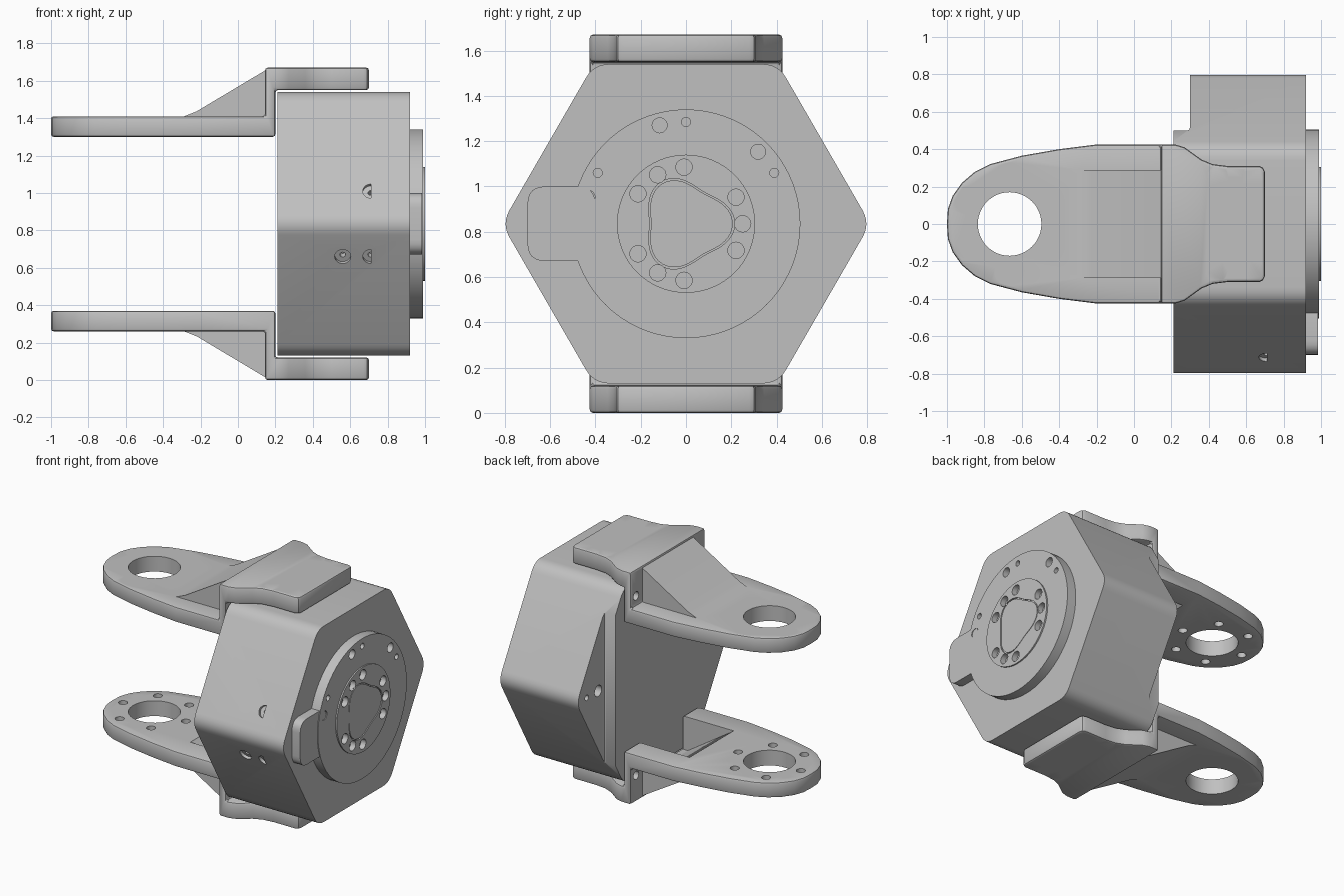
import bpy, bmesh
from math import sin, cos, pi, radians
from mathutils import Vector, Matrix

cube = bpy.data.objects.get("Cube")
if cube:
    bpy.data.objects.remove(cube, do_unlink=True)

MID = 0.835  # height of the drive axis

metal = bpy.data.materials.new("machined_grey")
metal.use_nodes = True
GREY = (0.53, 0.53, 0.53, 1)
metal.diffuse_color = GREY
metal.node_tree.nodes["Principled BSDF"].inputs["Base Color"].default_value = GREY


def to_object(name, bm):
    bmesh.ops.recalc_face_normals(bm, faces=bm.faces)
    mesh = bpy.data.meshes.new(name)
    bm.to_mesh(mesh)
    bm.free()
    mesh.materials.append(metal)
    ob = bpy.data.objects.new(name, mesh)
    bpy.context.collection.objects.link(ob)
    return ob


def prism(name, pts, lo, hi, axis):
    """Extrude a flat outline along one axis."""
    place = {"x": lambda a, b, d: (d, a, b),
             "y": lambda a, b, d: (a, d, b),
             "z": lambda a, b, d: (a, b, d)}[axis]
    bm = bmesh.new()
    low = [bm.verts.new(place(a, b, lo)) for a, b in pts]
    high = [bm.verts.new(place(a, b, hi)) for a, b in pts]
    bm.faces.new(low)
    bm.faces.new(high)
    for i in range(len(pts)):
        j = (i + 1) % len(pts)
        bm.faces.new((low[i], low[j], high[j], high[i]))
    return to_object(name, bm)


def rounded(pts, size, steps=6):
    """Round the corners of an outline."""
    out = []
    for i, p in enumerate(pts):
        p = Vector(p)
        a = p + (Vector(pts[i - 1]) - p).normalized() * size
        b = p + (Vector(pts[(i + 1) % len(pts)]) - p).normalized() * size
        for k in range(steps + 1):
            t = k / steps
            out.append(tuple(a * (1 - t) ** 2 + p * 2 * t * (1 - t) + b * t * t))
    return out


def ring(radius, count=6, start=0.0, cy=0.0, cz=0.0):
    return [(cy + radius * cos(radians(start) + 2 * pi * i / count),
             cz + radius * sin(radians(start) + 2 * pi * i / count)) for i in range(count)]


def apply_modifier(ob, mod):
    bpy.context.view_layer.objects.active = ob
    bpy.ops.object.modifier_apply(modifier=mod.name)


def combine(ob, tool, operation="DIFFERENCE"):
    mod = ob.modifiers.new("combine", "BOOLEAN")
    mod.operation = operation
    mod.solver = "EXACT"
    mod.object = tool
    apply_modifier(ob, mod)
    bpy.data.objects.remove(tool, do_unlink=True)


def soften(ob, width):
    mod = ob.modifiers.new("edges", "BEVEL")
    mod.width = width
    mod.segments = 2
    mod.limit_method = "ANGLE"
    mod.angle_limit = radians(50)
    apply_modifier(ob, mod)


def drill(ob, spot, inward, radius, depth, end_radius=None, keep_below_x=None):
    """Cut a round hole that starts at spot and runs inward."""
    inward = Vector(inward).normalized()
    lead = 0.01
    bm = bmesh.new()
    bmesh.ops.create_cone(bm, cap_ends=True, segments=24, radius1=radius,
                          radius2=end_radius or radius, depth=depth + lead)
    middle = Vector(spot) + inward * (depth - lead) / 2
    turn = Vector((0, 0, 1)).rotation_difference(inward).to_matrix().to_4x4()
    bm.transform(Matrix.Translation(middle) @ turn)
    if keep_below_x is not None:
        cut = bmesh.ops.bisect_plane(bm, geom=bm.verts[:] + bm.edges[:] + bm.faces[:],
                                     plane_co=(keep_below_x, 0, 0), plane_no=(1, 0, 0),
                                     clear_outer=True)
        rim = [e for e in cut["geom_cut"] if isinstance(e, bmesh.types.BMEdge)]
        bmesh.ops.holes_fill(bm, edges=rim)
    combine(ob, to_object("hole_cutter", bm))


def finish(ob):
    bpy.ops.object.select_all(action="DESELECT")
    ob.select_set(True)
    bpy.context.view_layer.objects.active = ob
    bpy.ops.object.shade_smooth_by_angle(angle=radians(32))


# Hexagonal housing with a stepped back
body = prism("hex_housing", rounded(ring(0.814, cz=MID), 0.07), 0.21, 0.92, "x")
step = [(0.1, 0.5), (0.21, 0.5), (0.285, 0.5), (0.296, 0.505), (0.3, 0.52), (0.3, 0.9), (0.1, 0.9)]
combine(body, prism("step_cutter", step, 0, 1.7, "z"))
drill(body, (0.3, 0.57, MID), (1, 0, 0), 0.04, 0.06)
drill(body, (0.3, 0.7, MID), (1, 0, 0), 0.02, 0.06)

# Screw seats on the two front slopes
for side in (1, -1):
    inward = Vector((0, cos(pi / 6), -side * sin(pi / 6)))
    for x, limit in ((0.56, None), (0.71, 0.71)):
        spot = Vector((x, -0.713, MID + side * 0.175))
        drill(body, spot, inward, 0.043, 0.02, keep_below_x=limit)
        drill(body, spot + inward * 0.02, inward, 0.015, 0.04, keep_below_x=limit)

# Output flange with two hole rings
flange = prism("output_flange", ring(0.505, 72, cz=MID), 0.9, 0.99, "x")
for y, z in ring(0.45, 6, 45, cz=MID):
    drill(flange, (0.99, y, z), (-1, 0, 0), 0.033, 0.05)
for y, z in ring(0.45, 6, 30, cz=MID):
    drill(flange, (0.99, y, z), (-1, 0, 0), 0.02, 0.04)
for y, z in ring(0.25, 3, cz=MID):
    pass


# Rotor plate with a three-lobed cap
def lobes(scale):
    pts = []
    for i in range(60):
        t = 2 * pi * i / 60
        r = scale * (0.188 + 0.027 * cos(3 * t))
        pts.append((r * cos(t), MID + r * sin(t)))
    return pts


rotor = prism("rotor_plate", ring(0.305, 64, cz=MID), 0.94, 1.0, "x")
combine(rotor, prism("cap_cutter", lobes(1), 0.985, 1.05, "x"))
for offset in (-28, 0, 28):
    for y, z in ring(0.25, 3, offset, cz=MID):
        drill(rotor, (1.0, y, z), (-1, 0, 0), 0.036, 0.04)
        drill(flange, (0.99, y, z), (-1, 0, 0), 0.036, 0.03)
cap = prism("rotor_cap", lobes(0.96), 0.975, 0.998, "x")

# Cable tab beside the flange
tab = prism("cable_tab", rounded([(-0.7, 0.67), (-0.4, 0.67), (-0.4, 1.0), (-0.7, 1.0)], 0.08),
            0.9, 0.985, "x")

# Upper fork arm: side profile trimmed by the plan outline
half = [(-0.995, 0.08), (-0.97, 0.15), (-0.92, 0.22), (-0.85, 0.28), (-0.77, 0.32),
        (-0.6, 0.365), (-0.4, 0.4), (-0.2, 0.425), (0.22, 0.425), (0.27, 0.41),
        (0.36, 0.345), (0.42, 0.32), (0.5, 0.31), (0.67, 0.31), (0.69, 0.3), (0.7, 0.28)]
plan = [(-1.0, 0.0)] + half + [(x, -y) for x, y in reversed(half)]
side_profile = [(-1.1, 1.3), (0.2, 1.3), (0.2, 1.55), (0.8, 1.55),
                (0.8, 1.67), (0.145, 1.67), (0.145, 1.41), (-1.1, 1.41)]
arm = prism("upper_fork_arm", side_profile, -0.6, 0.6, "y")
combine(arm, prism("plan_cutter", plan, 1.0, 2.0, "z"), "INTERSECT")
soften(arm, 0.014)

# Hollow ramp that braces the arm
ramp = [(-0.29, 1.4), (-0.29, 1.409), (-0.22, 1.437), (0.12, 1.64), (0.165, 1.667), (0.18, 1.4)]
combine(arm, prism("ramp", ramp, -0.29, 0.29, "y"), "UNION")
pocket = [(-0.22, 1.28), (-0.2, 1.305), (0.16, 1.54), (0.25, 1.54), (0.25, 1.28)]
combine(arm, prism("pocket_cutter", pocket, -0.25, 0.25, "y"))

# Bearing bore, countersunk ring, blind ring, mounting and side holes
HUB = -0.665
down = (0, 0, -1)
combine(arm, prism("bore_cutter", ring(0.17, 48, cy=HUB), 1.2, 1.5, "z"))
for x, y in ring(0.25, 6, 30, cy=HUB):
    drill(arm, (x, y, 1.41), down, 0.083, 0.05, 0.058)
    drill(arm, (x, y, 1.37), down, 0.035, 0.1)
for x, y in ring(0.25, 6, 0, cy=HUB):
    drill(arm, (x, y, 1.3), (0, 0, 1), 0.03, 0.05)
for y in (-0.25, 0.25):
    for x in (0.445, 0.635):
        drill(arm, (x, y, 1.67), down, 0.06, 0.05, 0.048)
        drill(arm, (x, y, 1.63), down, 0.03, 0.1)
for y in (-0.36, 0.36):
    drill(arm, (0.145, y, 1.48), (1, 0, 0), 0.03, 0.08)

# Lower fork arm mirrors the upper one
lower = arm.copy()
lower.data = arm.data.copy()
lower.name = "lower_fork_arm"
bpy.context.collection.objects.link(lower)
lower.data.transform(Matrix.Translation((0, 0, 2 * MID)) @ Matrix.Scale(-1, 4, (0, 0, 1)))
lower.data.flip_normals()

for part in (body, flange, rotor, cap, tab, arm, lower):
    finish(part)
